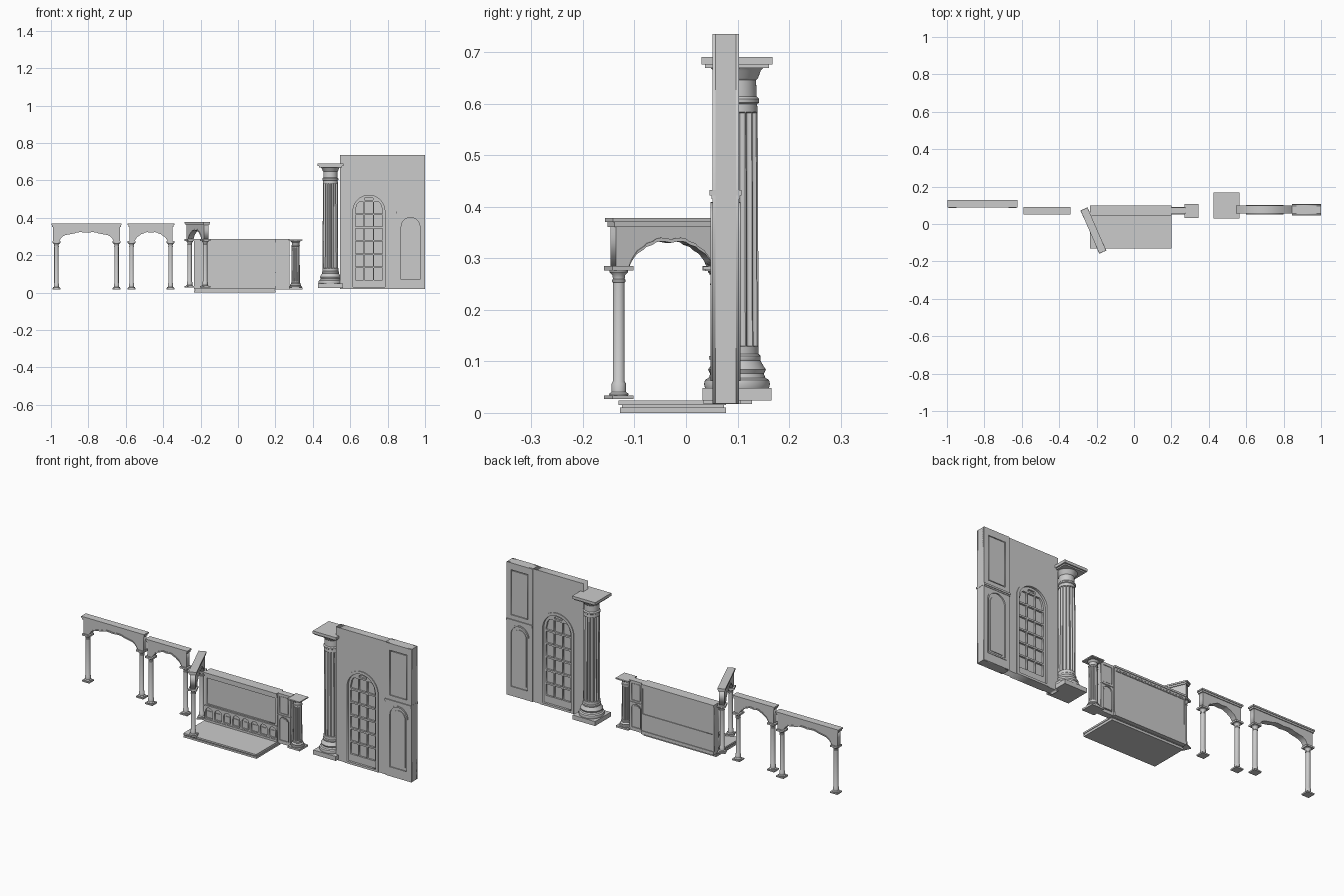
import bpy, bmesh, math
from math import sin, cos, pi, sqrt
from mathutils import Matrix

if "Cube" in bpy.data.objects:
    bpy.data.objects.remove(bpy.data.objects["Cube"])


def add_mesh(name, bm, mat=None):
    bmesh.ops.recalc_face_normals(bm, faces=bm.faces)
    me = bpy.data.meshes.new(name)
    bm.to_mesh(me)
    bm.free()
    ob = bpy.data.objects.new(name, me)
    bpy.context.collection.objects.link(ob)
    if mat:
        ob.matrix_world = mat
    return ob


def select(ob):
    bpy.ops.object.select_all(action='DESELECT')
    ob.select_set(True)
    bpy.context.view_layer.objects.active = ob


def box(name, x0, x1, y0, y1, z0, z1, mat=None):
    bm = bmesh.new()
    bmesh.ops.create_cube(bm, size=1)
    for v in bm.verts:
        v.co.x = x0 + (v.co.x + .5) * (x1 - x0)
        v.co.y = y0 + (v.co.y + .5) * (y1 - y0)
        v.co.z = z0 + (v.co.z + .5) * (z1 - z0)
    return add_mesh(name, bm, mat)


def plate(name, loops, y0, y1, mat=None):
    """Upright plate from x,z outlines; inner loops become holes."""
    cu = bpy.data.curves.new(name, 'CURVE')
    cu.dimensions, cu.fill_mode = '2D', 'BOTH'
    cu.extrude = (y1 - y0) / 2
    for pts in loops:
        sp = cu.splines.new('POLY')
        sp.points.add(len(pts) - 1)
        for p, (x, z) in zip(sp.points, pts):
            p.co = (x, z, 0, 1)
        sp.use_cyclic_u = True
    ob = bpy.data.objects.new(name, cu)
    bpy.context.collection.objects.link(ob)
    local = Matrix.Translation((0, (y0 + y1) / 2, 0)) @ Matrix.Rotation(pi / 2, 4, 'X')
    ob.matrix_world = (mat or Matrix()) @ local
    select(ob)
    bpy.ops.object.convert(target='MESH')


def rect(x0, x1, z0, z1):
    return [(x0, z0), (x1, z0), (x1, z1), (x0, z1)]


def arch(x0, x1, z0, z1, n=16):
    c, r = (x0 + x1) / 2, (x1 - x0) / 2
    return [(x0, z0), (x1, z0)] + [(c + r * cos(pi * i / n), z1 - r + r * sin(pi * i / n)) for i in range(n + 1)]


def lathe(name, profile, n, mat):
    """Turned shape from (radius, height, flute depth) rows."""
    groove = (0, 0, .7, 1, 1, .7)
    bm = bmesh.new()
    rings = []
    for r, z, d in profile:
        rings.append([bm.verts.new(((r - d * groove[i % 6]) * cos(2 * pi * i / n),
                                    (r - d * groove[i % 6]) * sin(2 * pi * i / n), z)) for i in range(n)])
    for a, b in zip(rings, rings[1:]):
        for i in range(n):
            bm.faces.new((a[i], a[(i + 1) % n], b[(i + 1) % n], b[i]))
    bm.faces.new(rings[0])
    bm.faces.new(rings[-1])
    ob = add_mesh(name, bm, mat)
    select(ob)
    bpy.ops.object.shade_smooth_by_angle(angle=math.radians(35))


# Fluted columns, one large and one small
FLUTED = [(.062, .024, 0), (.064, .032, 0), (.062, .04, 0), (.055, .044, 0), (.052, .052, 0), (.056, .06, 0),
          (.052, .066, 0), (.045, .078, 0), (.046, .08, 0), (.046, .086, 0), (.042, .09, 0), (.042, .105, 0),
          (.042, .106, .006), (.040, .558, .006), (.040, .56, 0), (.039, .575, 0), (.043, .578, 0),
          (.043, .585, 0), (.038, .59, 0), (.037, .622, 0), (.041, .626, 0), (.046, .64, 0), (.052, .646, 0)]


def fluted_column(name, x, y, z, sxy, sz):
    m = Matrix.Translation((x, y, z)) @ Matrix.Diagonal((sxy, sxy, sz, 1))
    box(name + "_plinth", -.067, .067, -.067, .067, 0, .024, m)
    lathe(name + "_shaft", FLUTED, 96, m)
    box(name + "_abacus_lower", -.062, .062, -.062, .062, .645, .652, m)
    box(name + "_abacus", -.069, .069, -.069, .069, .652, .667, m)


fluted_column("large_column", .494, .099, .024, 1, 1)
fluted_column("small_column", .308, .07, .017, .54, .4)


# Panelled piers with recesses on both faces
def pier(name, m):
    w = .0775
    holes = [rect(-w, w, 0, .717), rect(-.052, .052, .437, .68), arch(-.052, .052, .05, .385)]
    box(name + "_core", -w, w, -.02, .02, 0, .717, m)
    for s in (-1, 1):
        a, b = sorted((s * .019, s * .026))
        plate(name + "_face", holes, a, b, m)
        a, b = sorted((s * .019, s * .024))
        plate(name + "_raised_arch", [arch(-.038, .038, .065, .365)], a, b, m)
        plate(name + "_raised_panel", [rect(-.047, .047, .442, .675)], a, b, m)
        a, b = sorted((s * .024, s * .029))
        plate(name + "_arch_trim", [arch(-.058, .058, .044, .391), arch(-.05, .05, .052, .383)], a, b, m)
    box(name + "_rail_lower", -w, w, -.028, .028, .397, .404, m)
    box(name + "_rail", -w - .001, w + .001, -.031, .031, .404, .414, m)


pier("large_pier", Matrix.Translation((.9225, .077, .018)))
pier("small_pier", Matrix.Translation((.236, .072, .017)) @ Matrix.Diagonal((.5, .65, .375, 1)))

# Tall wall with an arched glazed door
plate("door_wall", [rect(.545, .846, .018, .735), arch(.612, .788, .03, .523)], .056, .098)
plate("door_casing", [arch(.6, .8, .018, .535, 24), arch(.615, .785, .03, .52, 24)], .052, .102)
plate("door_glass", [arch(.612, .788, .03, .523)], .074, .08)
panes = [arch(.613, .787, .03, .522)]
rows = [.068 + .071 * i for i in range(8)]
r_in, cz = .073, .435
for col in range(3):
    x0 = .7 - .073 + .0505 * col
    x1 = x0 + .045
    for z0, z1 in zip(rows, rows[1:]):
        z1 -= .009
        top = []
        for k in range(7):
            x = x1 + (x0 - x1) * k / 6
            lim = cz + sqrt(max(0, r_in ** 2 - (x - .7) ** 2))
            top.append((x, min(z1, lim)))
        if min(p[1] for p in top) > z0 + .004:
            panes.append([(x0, z0), (x1, z0)] + top)
        elif col == 1:
            panes.append([(x0, z0), (x1, z0)] + top) if top[3][1] > z0 + .01 else None
plate("door_muntins", panes, .064, .09)

# Stage floor with stepped edge
box("stage_base", -.235, .2, -.128, .078, 0, .01)
box("stage_step", -.231, .197, -.124, .074, .01, .015)
box("stage_floor", -.235, .2, -.131, .078, .015, .024)

# Stage back wall with frame, dado panels and cornice
L, R = -.235, .2
box("stage_wall", L, R, .056, .092, .017, .283)
plate("stage_wall_frame", [rect(L, R, .1, .27), rect(L + .014, R - .014, .116, .256)], .05, .057)
plate("stage_wall_back_frame", [rect(L, R, .03, .27), rect(L + .008, R - .008, .125, .262)], .091, .096)
box("stage_skirting", L, R, .046, .1, .017, .035)
box("dado_rail", L, R, .045, .057, .104, .11)
pitch = (R - L) / 8
dado = [rect(L, R, .035, .104)]
for i in range(8):
    x = L + pitch * (i + .5)
    dado.append(arch(x - .021, x + .021, .042, .097, 10))
    plate("dado_panel", [rect(x - .014, x + .014, .046, .078)], .053, .057)
plate("dado_arcade", dado, .049, .057)
for z0, z1, o in ((.26, .268, .006), (.268, .276, .003), (.276, .286, 0)):
    box("stage_cornice", L, R, .043 + o, .1 - o, z0, z1)

# Free-standing archways on slim columns
SLIM = [(.018, .006, 0), (.019, .01, 0), (.014, .014, 0), (.014, .03, 0), (.0115, .034, 0), (.0115, .226, 0),
        (.013, .227, 0), (.013, .231, 0), (.0115, .233, 0), (.0125, .24, 0), (.018, .246, 0), (.018, .25, 0)]


def archway(name, x, y, z, angle, half, col):
    m = Matrix.Translation((x, y, z)) @ Matrix.Rotation(angle, 4, 'Z')
    for s in (-1, 1):
        mc = m @ Matrix.Translation((s * col, 0, 0))
        box(name + "_base", -.022, .022, -.021, .021, 0, .007, mc)
        lathe(name + "_column", SLIM, 24, mc)
        box(name + "_capital", -.022, .022, -.021, .021, .249, .258, mc)
    e, i = half - .009, col - .016
    k = i / .1
    # scalloped lower edge of the arch, mirrored about the middle
    edge = [(i, .258), (i - .005, .268), (i - .015, .281), (i - .03, .29), (.06 * k, .295), (.045 * k, .299),
            (.036 * k, .304), (.025 * k, .306), (.012 * k, .305)]
    lower = edge + [(0, .303)] + [(-a, b) for a, b in reversed(edge)]
    plate(name + "_beam", [[(e, .258)] + lower + [(-e, .258), (-e, .338), (e, .338)]], -.013, .013, m)
    rim = [(a * .97, b + .007) for a, b in reversed(lower)]
    plate(name + "_arch_trim", [lower + rim], -.016, .016, m)
    box(name + "_cornice_lower", 0.004 - half, half - .004, -.017, .017, .334, .343, m)
    box(name + "_cornice", -half, half, -.02, .02, .343, .351, m)


archway("wide_arch", -.81, .107, .017, 0, .188, .161)
archway("narrow_arch", -.465, .071, .017, 0, .125, .104)
archway("angled_arch", -.217, -.035, .027, math.radians(-66.5), .125, .104)
